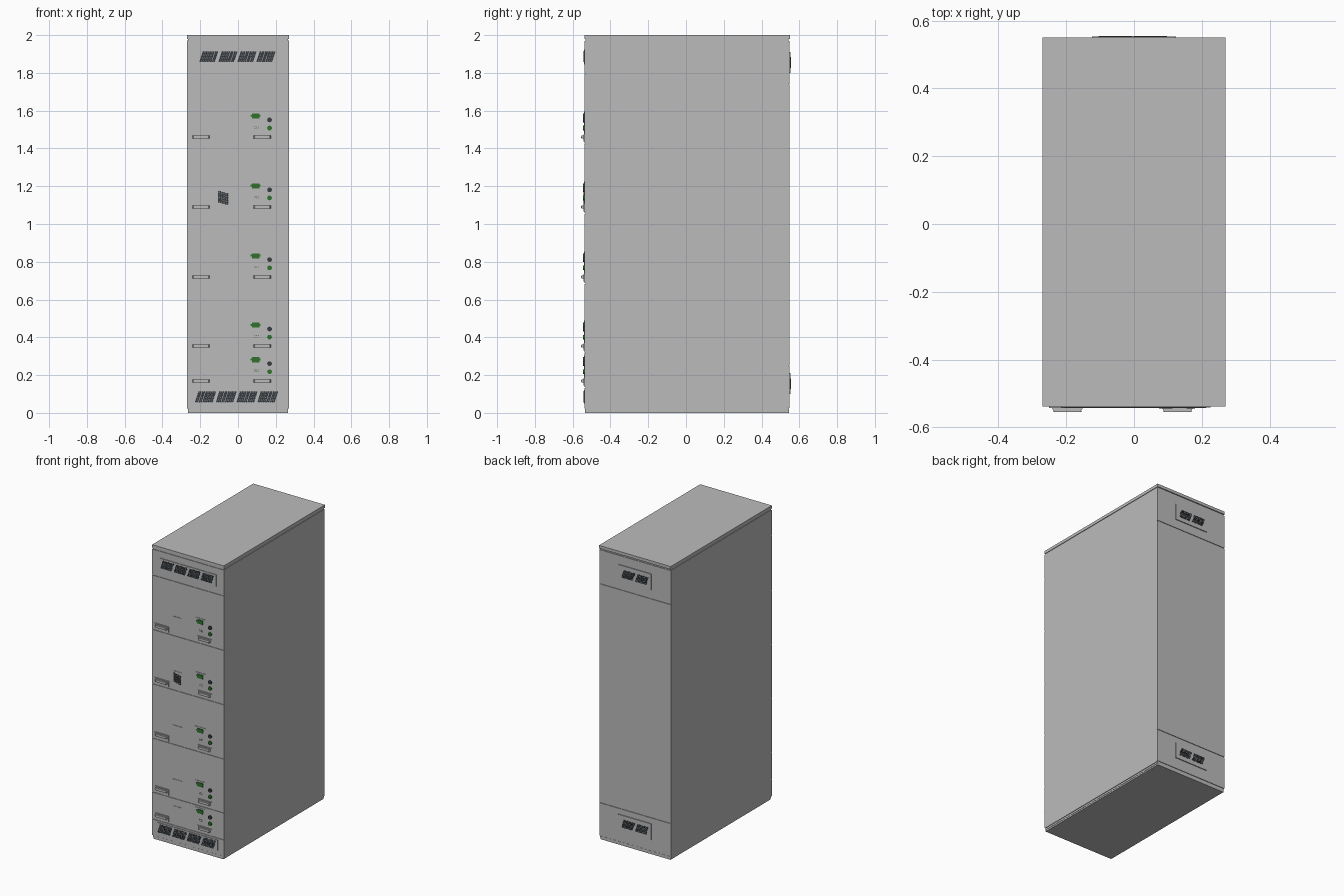
import bpy, bmesh, math
from mathutils import Matrix

if "Cube" in bpy.data.objects:
    bpy.data.objects.remove(bpy.data.objects["Cube"])


def material(name, rgb):
    m = bpy.data.materials.new(name)
    m.diffuse_color = (*rgb, 1)
    m.use_nodes = True
    m.node_tree.nodes["Principled BSDF"].inputs["Base Color"].default_value = m.diffuse_color
    return m


GREY = material("cabinet_grey", (0.5, 0.5, 0.5))
DARK = material("dark_slate", (0.04, 0.046, 0.052))
GREEN = material("signal_green", (0.03, 0.17, 0.025))

FRONT, BACK = -0.537, 0.547     # panel surfaces
W = 0.27                        # half width


def finish(bm, name, mat):
    bmesh.ops.recalc_face_normals(bm, faces=bm.faces)
    me = bpy.data.meshes.new(name)
    bm.to_mesh(me)
    bm.free()
    me.materials.append(mat)
    ob = bpy.data.objects.new(name, me)
    bpy.context.collection.objects.link(ob)
    return ob


def add_box(bm, x0, x1, y0, y1, z0, z1):
    r = bmesh.ops.create_cube(bm, size=1)
    for v in r["verts"]:
        v.co.x = x0 if v.co.x < 0 else x1
        v.co.y = y0 if v.co.y < 0 else y1
        v.co.z = z0 if v.co.z < 0 else z1
    return r["verts"]


def box(name, mat, *dims):
    bm = bmesh.new()
    add_box(bm, *dims)
    return finish(bm, name, mat)


def add_disc(bm, x, z, radius, y0, y1, sides):
    m = Matrix.Translation((x, (y0 + y1) / 2, z)) @ Matrix.Rotation(math.pi / 2, 4, "X")
    bmesh.ops.create_cone(bm, cap_ends=True, segments=sides, radius1=radius,
                          radius2=radius, depth=abs(y1 - y0), matrix=m)


def grille(name, x0, x1, z0, z1, y0, y1, groups, lean, cell=0.0052):
    """Slanted groups of close-packed hexagonal vent cells."""
    bm = bmesh.new()
    pitch = (x1 - x0) / groups
    rows = max(2, int((z1 - z0) / (cell * 1.55)))
    dx = cell * 1.8
    cols = int((pitch - abs(lean) - 0.004) / dx)
    for g in range(groups):
        for r in range(rows):
            t = r / (rows - 1)
            shift = lean * t if lean > 0 else -lean * (1 - t)
            for c in range(cols + 1):
                add_disc(bm, x0 + g * pitch + shift + c * dx,
                         z0 + cell + t * (z1 - z0 - 2 * cell), cell, y0, y1, 6)
    return finish(bm, name, DARK)


# Cabinet shell
box("inner_frame", GREY, -0.266, 0.266, FRONT + 0.004, BACK - 0.004, 0.01, 1.985)
box("plinth", GREY, -0.264, 0.264, FRONT + 0.003, BACK - 0.003, 0, 0.022)
box("top_cover", GREY, -W, W, FRONT - 0.001, BACK + 0.003, 1.98, 2.0)
for side, s in (("left", -1), ("right", 1)):
    xs = sorted((s * 0.262, s * W))
    box(side + "_side_panel", GREY, *xs, FRONT + 0.004, BACK - 0.004, 0.022, 1.972)

# Front and back panels, separated by narrow grooves
front_lines = [0.022, 0.135, 0.318, 0.685, 1.055, 1.425, 1.795, 1.972]
for i, (a, b) in enumerate(zip(front_lines, front_lines[1:])):
    box(f"front_panel_{i}", GREY, -W, W, FRONT, FRONT + 0.004, a + 0.002, b - 0.002)
back_lines = [0.025, 0.25, 1.74, 1.972]
for i, (a, b) in enumerate(zip(back_lines, back_lines[1:])):
    box(f"back_panel_{i}", GREY, -W, W, BACK - 0.004, BACK, a + 0.002, b - 0.002)

# Ventilation plates and grilles
box("front_top_vent_plate", GREY, -0.215, 0.215, FRONT - 0.004, FRONT, 1.845, 1.925)
grille("front_top_vent", -0.2, 0.203, 1.857, 1.915, FRONT - 0.005, FRONT - 0.003, 4, 0.016)
box("front_bottom_vent_plate", GREY, -0.23, 0.225, FRONT - 0.004, FRONT, 0.05, 0.122)
grille("front_bottom_vent", -0.222, 0.217, 0.055, 0.115, FRONT - 0.005, FRONT - 0.003, 4, 0.016)
for name, z in (("top", 1.855), ("bottom", 0.155)):
    box(f"back_{name}_vent_plate", GREY, -0.124, 0.124, BACK, BACK + 0.006, z - 0.055, z + 0.055)
    grille(f"back_{name}_vent", -0.1, 0.105, z - 0.028, z + 0.028,
           BACK + 0.005, BACK + 0.008, 2, -0.016)


def handle(name, x0, x1, z):
    """Mounting plate with a tapered pull bar."""
    bm = bmesh.new()
    add_box(bm, x0, x1, FRONT - 0.005, FRONT, z, z + 0.038)
    bar = add_box(bm, x0 + 0.008, x1 - 0.008, FRONT - 0.017, FRONT - 0.005, z + 0.016, z + 0.032)
    mid = (x0 + x1) / 2
    for v in bar:
        if v.co.y < FRONT - 0.01:
            v.co.x = mid + (v.co.x - mid) * 0.86
    for x in (x0 + 0.015, x1 - 0.015):      # fixing screws
        add_disc(bm, x, z + 0.024, 0.004, FRONT - 0.018, FRONT - 0.016, 8)
    finish(bm, name, GREY)


# Drawer fittings, repeated on each of the five drawers
for i, z in enumerate(front_lines[1:6]):
    handle(f"left_handle_{i}", -0.25, -0.143, z + 0.011)
    handle(f"right_handle_{i}", 0.075, 0.182, z + 0.011)
    box(f"label_plate_{i}", GREY, -0.113, -0.045, FRONT - 0.003, FRONT, z + 0.052, z + 0.132)
    box(f"control_plate_{i}", GREY, 0.055, 0.132, FRONT - 0.003, FRONT, z + 0.055, z + 0.17)

    # green indicator with side tabs
    bm = bmesh.new()
    add_box(bm, 0.074, 0.114, FRONT - 0.007, FRONT - 0.003, z + 0.133, z + 0.16)
    add_box(bm, 0.065, 0.12, FRONT - 0.006, FRONT - 0.003, z + 0.143, z + 0.153)
    finish(bm, f"green_indicator_{i}", GREEN)

    # round buttons
    for label, dz, mat in (("dark", 0.126, DARK), ("green", 0.083, GREEN)):
        bm = bmesh.new()
        add_disc(bm, 0.167, z + dz, 0.0125, FRONT - 0.007, FRONT, 20)
        ob = finish(bm, f"{label}_button_{i}", mat)

    # little socket pins
    bm = bmesh.new()
    for c in range(3):
        for r in range(2):
            add_disc(bm, 0.09 + c * 0.01, z + 0.083 + r * 0.009, 0.002,
                     FRONT - 0.005, FRONT - 0.003, 8)
    finish(bm, f"socket_pins_{i}", DARK)

# Small slanted grille on the second drawer from the top
bm = bmesh.new()
for c in range(6):
    for r in range(7):
        add_disc(bm, -0.102 + c * 0.0093, 1.117 - c * 0.0025 + r * 0.0088 + (c % 2) * 0.002,
                 0.0054, FRONT - 0.005, FRONT - 0.003, 6)
finish(bm, "drawer_grille", DARK)
